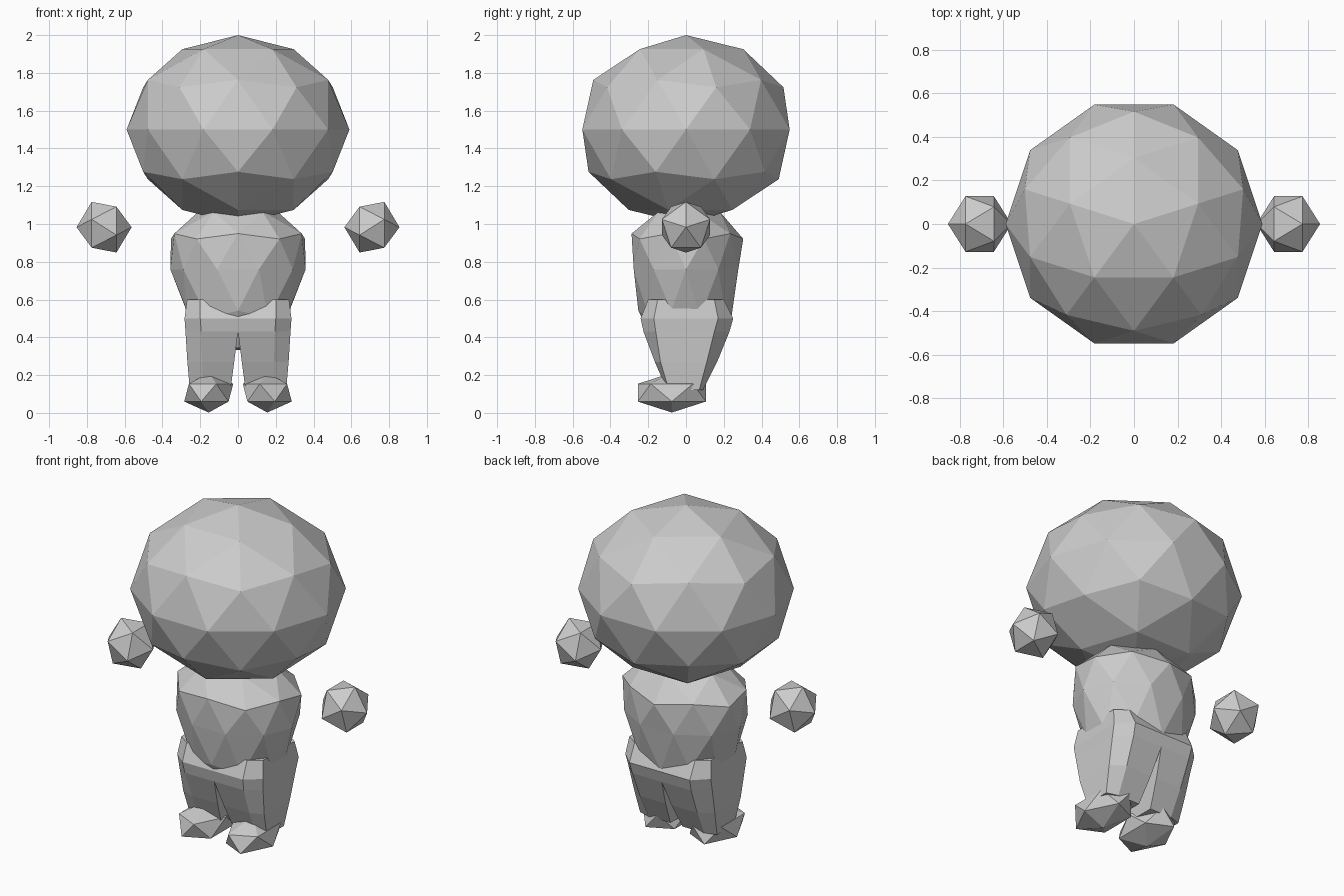
import bpy, bmesh, math
from mathutils import Matrix, Vector

if "Cube" in bpy.data.objects:
    bpy.data.objects.remove(bpy.data.objects["Cube"])


def finish(bm, name, mirror=False):
    bmesh.ops.recalc_face_normals(bm, faces=bm.faces)
    me = bpy.data.meshes.new(name)
    bm.to_mesh(me)
    bm.free()
    ob = bpy.data.objects.new(name, me)
    bpy.context.collection.objects.link(ob)
    if mirror:
        ob.modifiers.new("mirror", 'MIRROR').use_clip = False
    return ob


def ball(name, level, center, radii, turn=None, shape=None, mirror=False):
    """Faceted ball: unit icosphere, turned, shaped, scaled and moved."""
    bm = bmesh.new()
    bmesh.ops.create_icosphere(bm, subdivisions=level, radius=1)
    if turn:
        bm.transform(Matrix.Rotation(math.radians(turn[0]), 4, turn[1]))
    for v in bm.verts:
        if shape:
            shape(v.co)
        v.co = Vector(c + r * p for c, r, p in zip(center, radii, v.co))
    return finish(bm, name, mirror)


# Large head
ball("head", 2, (0, 0, 1.5), (0.59, 0.577, 0.5), (90, 'Z'))


# Torso: wide shoulders, narrower and longer towards the hips
def torso_shape(p):
    if p.z > 0.1:
        p.x *= 1.165
        p.y *= 1.165
    elif p.z < -0.1:
        p.x *= 0.89
        p.y *= 0.97
        p.z = max(p.z * 1.36, -1.19)


ball("torso", 2, (0, 0, 0.76), (0.358, 0.291, 0.36), (90, 'Z'), torso_shape)

# Floating hands and feet, modelled on the left and mirrored
ball("hands", 1, (-0.709, 0, 0.983), (0.146, 0.15, 0.15), (-90, 'Y'), mirror=True)
ball("feet", 1, (-0.155, -0.075, 0.107), (0.145, 0.212, 0.105), mirror=True)

# Legs: six-sided tapering columns
# z, inner x, outer x, corner x, front y, back y, side front y, side back y
sections = [
    (0.60, 0.00, 0.270, 0.200, -0.200, 0.200, -0.15, 0.15),
    (0.50, 0.00, 0.283, 0.200, -0.240, 0.250, -0.17, 0.17),
    (0.43, 0.00, 0.278, 0.195, -0.225, 0.230, -0.16, 0.15),
    (0.27, 0.02, 0.268, 0.190, -0.165, 0.165, -0.135, 0.11),
    (0.12, 0.04, 0.255, 0.185, -0.100, 0.090, -0.09, 0.07),
]
bm = bmesh.new()
rings = []
for z, xi, xo, xc, yf, yb, sf, sb in sections:
    outline = [(xo, sf), (xo, sb), (xc, yb), (xi, yb), (xi, yf), (xc, yf)]
    rings.append([bm.verts.new((x, y, z)) for x, y in outline])
for a, b in zip(rings, rings[1:]):
    for i in range(6):
        j = (i + 1) % 6
        bm.faces.new((a[i], a[j], b[j], b[i]))
bm.faces.new(rings[0])
bm.faces.new(rings[-1])
finish(bm, "legs", mirror=True)
